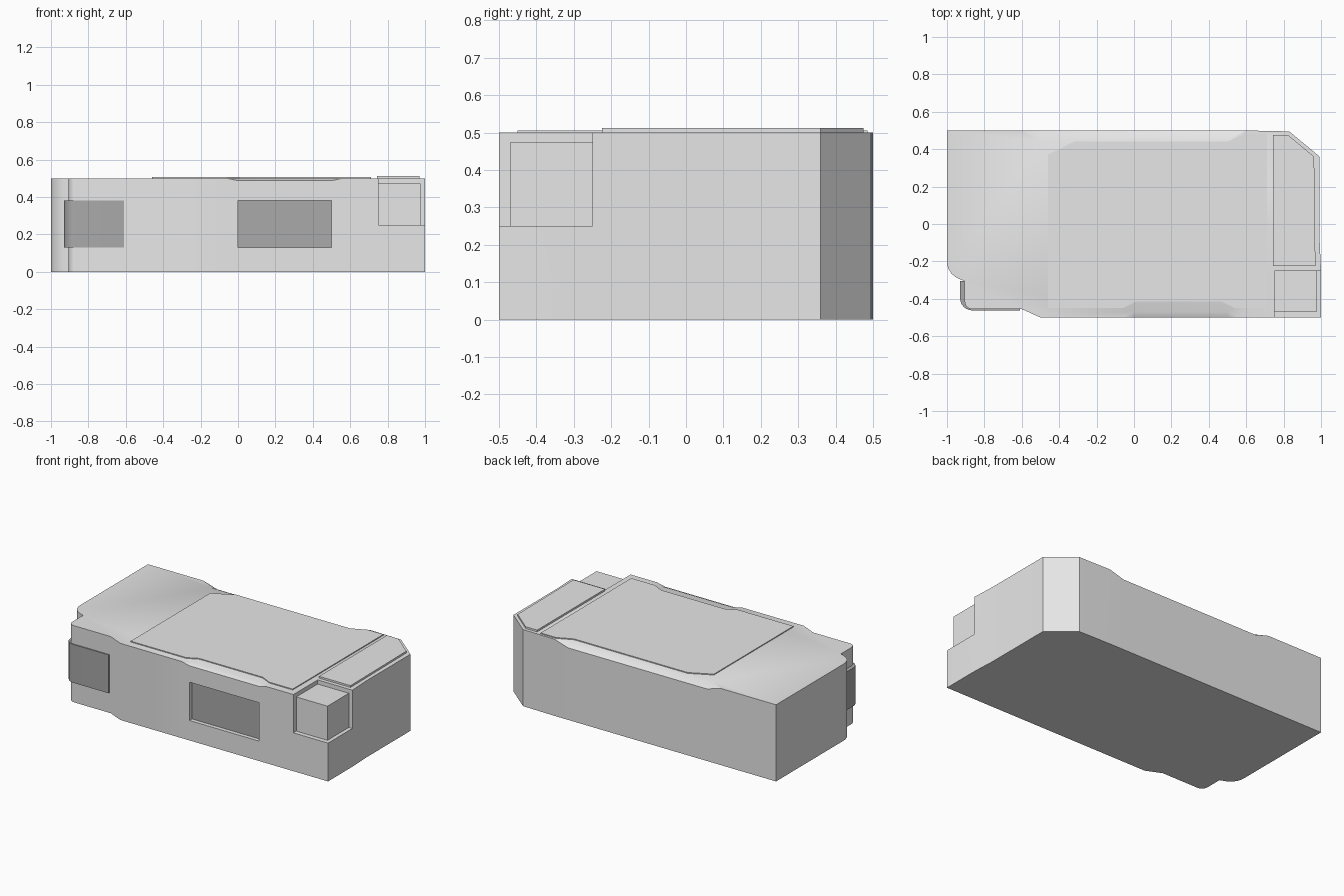
import bpy, bmesh, math
from mathutils import Vector

cube = bpy.data.objects.get("Cube")
if cube:
    bpy.data.objects.remove(cube, do_unlink=True)


def material(name, value):
    mat = bpy.data.materials.new(name)
    colour = (value, value, value, 1)
    mat.use_nodes = True
    mat.diffuse_color = colour
    mat.node_tree.nodes["Principled BSDF"].inputs["Base Color"].default_value = colour
    return mat


LIGHT = material("light grey", 0.8)
DARK = material("dark grey", 0.4)


def finish(name, bm, mat):
    bmesh.ops.recalc_face_normals(bm, faces=bm.faces)
    mesh = bpy.data.meshes.new(name)
    bm.to_mesh(mesh)
    bm.free()
    mesh.materials.append(mat)
    obj = bpy.data.objects.new(name, mesh)
    bpy.context.collection.objects.link(obj)
    return obj


def prism(name, outline, z0, z1, mat):
    bm = bmesh.new()
    low = [bm.verts.new((x, y, z0)) for x, y in outline]
    high = [bm.verts.new((x, y, z1)) for x, y in outline]
    bm.faces.new(low)
    bm.faces.new(high)
    for i in range(len(low)):
        j = (i + 1) % len(low)
        bm.faces.new((low[i], low[j], high[j], high[i]))
    return finish(name, bm, mat)


def box(name, x0, x1, y0, y1, z0, z1, mat):
    return prism(name, [(x0, y0), (x1, y0), (x1, y1), (x0, y1)], z0, z1, mat)


def arc(cx, cy, rx, ry, a0, a1, steps=6):
    angles = [math.radians(a0 + (a1 - a0) * i / steps) for i in range(steps + 1)]
    return [(cx + rx * math.cos(a), cy + ry * math.sin(a)) for a in angles]


def smooth(obj):
    bpy.ops.object.select_all(action='DESELECT')
    obj.select_set(True)
    bpy.context.view_layer.objects.active = obj
    bpy.ops.object.shade_smooth_by_angle(angle=math.radians(30))


# Body outline; a third and fourth value give a bevel's drop and inward shift
outline = [(-1, 0.5), (-1, -0.2)]
outline += arc(-0.9, -0.2, 0.1, 0.1, 190, 250, 4)
outline += [(-0.905, -0.305)]
outline += arc(-0.865, -0.415, 0.04, 0.04, 180, 270)
outline += [(-0.6, -0.455), (-0.5, -0.5), (-0.06, -0.5),
            (0, -0.5, 0.013, 0.03), (0.5, -0.5, 0.013, 0.03), (0.56, -0.5),
            (1, -0.5), (1, -0.25), (0.993, -0.1), (0.993, 0.36), (0.83, 0.495),
            (0.6, 0.5), (0.5, 0.5, 0.03, -0.055), (-0.5, 0.5, 0.03, -0.055), (-0.6, 0.5)]
HEIGHT = 0.5
bm = bmesh.new()
low, rim, top = [], [], []
for x, y, *bevel in outline:
    low.append(bm.verts.new((x, y, 0)))
    rim.append(bm.verts.new((x, y, HEIGHT - (bevel[0] if bevel else 0))))
    top.append(bm.verts.new((x, y + bevel[1], HEIGHT)) if bevel else rim[-1])
bm.faces.new(low)
bm.faces.new(top)
for i in range(len(low)):
    j = (i + 1) % len(low)
    bm.faces.new((low[i], low[j], rim[j], rim[i]))
    ring = list(dict.fromkeys((rim[i], rim[j], top[j], top[i])))
    if len(ring) > 2:
        bm.faces.new(ring)
body = finish("body", bm, LIGHT)

# Window recess and corner notch
cutters = [box("window_cutter", 0, 0.5, -0.6, -0.47, 0.13, 0.38, LIGHT),
           box("notch_cutter", 0.75, 1.1, -0.6, -0.25, 0.25, 0.6, LIGHT)]
bpy.ops.object.select_all(action='DESELECT')
body.select_set(True)
bpy.context.view_layer.objects.active = body
for cutter in cutters:
    cutter.hide_render = True
    mod = body.modifiers.new("cut", 'BOOLEAN')
    mod.operation = 'DIFFERENCE'
    mod.solver = 'EXACT'
    mod.object = cutter
    bpy.ops.object.modifier_apply(modifier=mod.name)
    bpy.data.objects.remove(cutter, do_unlink=True)
smooth(body)

# Corner block and recessed window
box("corner_block", 0.745, 0.975, -0.47, -0.245, 0.245, 0.473, LIGHT)
box("window_panel", 0, 0.5, -0.474, -0.468, 0.13, 0.38, DARK)

# Panel wrapped around the rounded corner
wrap = [(-0.9, -0.305), (-0.93, -0.305)]
wrap += arc(-0.865, -0.397, 0.065, 0.065, 180, 270)
wrap += [(-0.61, -0.462), (-0.61, -0.45), (-0.86, -0.45), (-0.9, -0.41)]
smooth(prism("corner_panel", wrap, 0.13, 0.38, DARK))

# Thin raised plates on the top
prism("top_plate", [(-0.46, -0.45), (-0.06, -0.45), (0.01, -0.415), (0.47, -0.415),
                    (0.54, -0.45), (0.71, -0.45), (0.71, 0.485), (0.6, 0.485),
                    (0.5, 0.44), (-0.32, 0.44), (-0.46, 0.37)], 0.49, 0.506, LIGHT)
prism("side_plate", [(0.742, -0.225), (0.97, -0.225), (0.963, 0.36),
                     (0.825, 0.475), (0.742, 0.475)], 0.49, 0.512, LIGHT)
